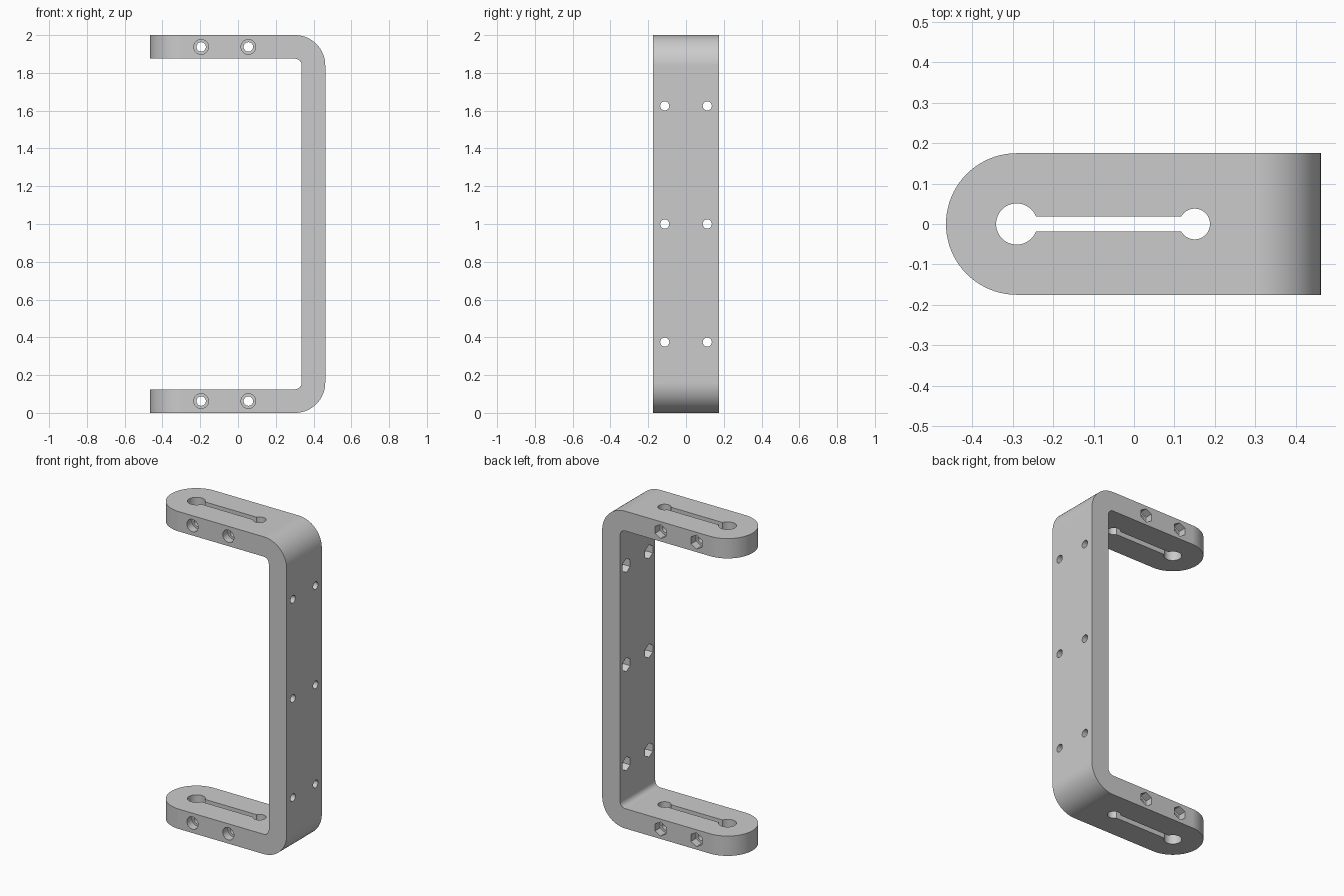
import bpy, bmesh, math
from math import pi, cos, sin
from mathutils import Matrix, Vector

cube = bpy.data.objects.get("Cube")
if cube:
    bpy.data.objects.remove(cube, do_unlink=True)

HALF_W, THICK, HEIGHT = 0.175, 0.125, 2.0
LEFT, RIGHT = -0.465, 0.462
INNER = RIGHT - THICK
ROUND_X = LEFT + HALF_W
R_OUT, R_IN = 0.16, 0.035

grey = bpy.data.materials.new("plain grey")
grey.use_nodes = True
COLOUR = (0.6, 0.6, 0.6, 1)
grey.diffuse_color = COLOUR
grey.node_tree.nodes["Principled BSDF"].inputs["Base Color"].default_value = COLOUR


def to_object(name, bm):
    bmesh.ops.recalc_face_normals(bm, faces=bm.faces[:])
    mesh = bpy.data.meshes.new(name)
    bm.to_mesh(mesh)
    bm.free()
    mesh.materials.append(grey)
    obj = bpy.data.objects.new(name, mesh)
    bpy.context.collection.objects.link(obj)
    return obj


def prism(name, points, direction):
    bm = bmesh.new()
    face = bm.faces.new([bm.verts.new(p) for p in points])
    new = bmesh.ops.extrude_face_region(bm, geom=[face])["geom"]
    bmesh.ops.translate(bm, vec=Vector(direction),
                        verts=[v for v in new if isinstance(v, bmesh.types.BMVert)])
    return to_object(name, bm)


def arc(cx, cy, r, start, end, steps):
    return [(cx + r * cos(start + (end - start) * i / steps),
             cy + r * sin(start + (end - start) * i / steps)) for i in range(steps + 1)]


def cylinder(name, axis, start, end, r, sides):
    """Cylinder between two points along one axis, a corner pointing up when hexagonal."""
    start, end = Vector(start), Vector(end)
    turn = {"X": Matrix.Rotation(pi / 2, 4, "Y") @ Matrix.Rotation(pi / 2, 4, "Z"),
            "Y": Matrix.Rotation(pi / 2, 4, "X"),
            "Z": Matrix.Identity(4)}[axis]
    bm = bmesh.new()
    bmesh.ops.create_cone(bm, cap_ends=True, segments=sides, radius1=r, radius2=r,
                          depth=(end - start).length,
                          matrix=Matrix.Translation((start + end) / 2) @ turn)
    return to_object(name, bm)


# C-shaped bracket body with rounded bends
outline = [(LEFT, 0)]
outline += arc(RIGHT - R_OUT, R_OUT, R_OUT, -pi / 2, 0, 16)
outline += arc(RIGHT - R_OUT, HEIGHT - R_OUT, R_OUT, 0, pi / 2, 16)
outline += [(LEFT, HEIGHT), (LEFT, HEIGHT - THICK)]
outline += arc(INNER - R_IN, HEIGHT - THICK - R_IN, R_IN, pi / 2, 0, 8)
outline += arc(INNER - R_IN, THICK + R_IN, R_IN, 0, -pi / 2, 8)
outline += [(LEFT, THICK)]
bracket = prism("bracket", [(x, -HALF_W, z) for x, z in outline], (0, 2 * HALF_W, 0))


def cut(cutter, operation="DIFFERENCE"):
    mod = bracket.modifiers.new("cut", "BOOLEAN")
    mod.operation, mod.solver, mod.object = operation, "EXACT", cutter
    bpy.context.view_layer.objects.active = bracket
    bpy.ops.object.modifier_apply(modifier=mod.name)
    bpy.data.objects.remove(cutter, do_unlink=True)


# Round the free ends of both arms
plan = [(RIGHT + 0.1, -HALF_W - 0.1), (RIGHT + 0.1, HALF_W + 0.1),
        (ROUND_X, HALF_W + 0.1)]
plan += arc(ROUND_X, 0, HALF_W, pi / 2, 3 * pi / 2, 40)
plan += [(ROUND_X, -HALF_W - 0.1)]
cut(prism("end_cutter", [(x, y, -0.1) for x, y in plan], (0, 0, HEIGHT + 0.2)), "INTERSECT")

# Keyhole slot through both arms
slot = [(-0.29, -0.0187), (0.15, -0.0187), (0.15, 0.0187), (-0.29, 0.0187)]
cut(prism("slot_cutter", [(x, y, -0.1) for x, y in slot], (0, 0, HEIGHT + 0.2)))
for x, r in ((-0.29, 0.051), (0.15, 0.038)):
    cut(cylinder("slot_end_cutter", "Z", (x, 0, -0.1), (x, 0, HEIGHT + 0.1), r, 48))

# Clamp bolt holes: round recess in front, hexagonal nut recess behind
for z in (THICK / 2, HEIGHT - THICK / 2):
    for x in (-0.195, 0.055):
        cut(cylinder("bolt_cutter", "Y", (x, -0.3, z), (x, 0.3, z), 0.025, 32))
        cut(cylinder("head_cutter", "Y", (x, -0.3, z), (x, -HALF_W + 0.05, z), 0.039, 32))
        cut(cylinder("nut_cutter", "Y", (x, HALF_W - 0.05, z), (x, 0.3, z), 0.044, 6))

# Mounting holes through the upright, nut recesses on the inner side
for z in (0.375, 1.0, 1.625):
    for y in (-0.1125, 0.1125):
        cut(cylinder("mount_cutter", "X", (0.2, y, z), (0.6, y, z), 0.024, 32))
        cut(cylinder("nut_cutter", "X", (0.2, y, z), (INNER + 0.05, y, z), 0.044, 6))

# Smooth the curved walls, keep flat faces flat
bpy.ops.object.select_all(action="DESELECT")
bracket.select_set(True)
bpy.context.view_layer.objects.active = bracket
bpy.ops.object.shade_smooth_by_angle(angle=math.radians(30))
weighted = bracket.modifiers.new("flat faces", "WEIGHTED_NORMAL")
weighted.keep_sharp = True
